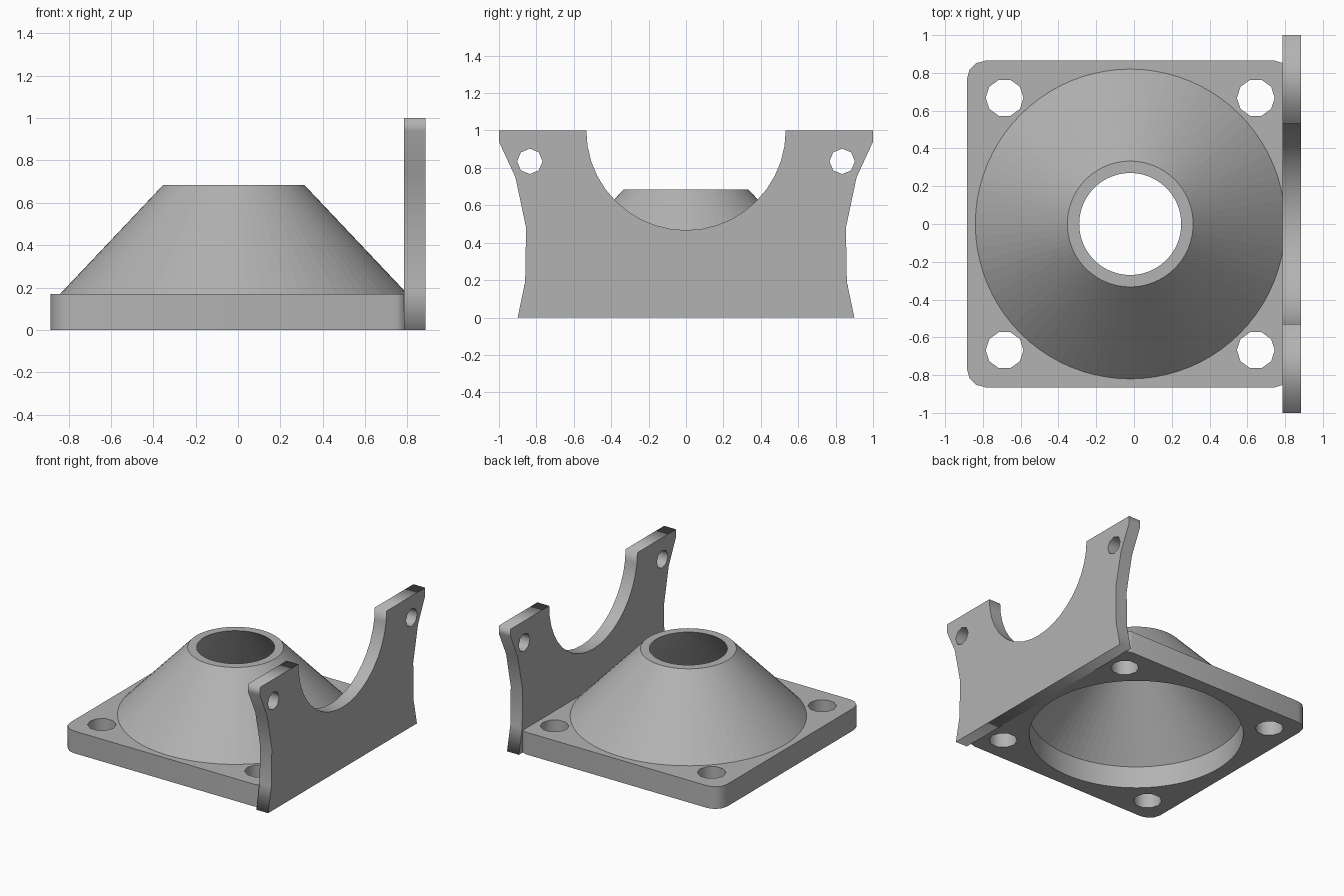
import bpy
import bmesh
from math import cos, sin, pi
from mathutils import Matrix

cube = bpy.data.objects.get("Cube")
if cube:
    bpy.data.objects.remove(cube, do_unlink=True)

grey = bpy.data.materials.new("light grey")
grey.use_nodes = True
grey.diffuse_color = (0.45, 0.45, 0.45, 1)
grey.node_tree.nodes["Principled BSDF"].inputs["Base Color"].default_value = (0.45, 0.45, 0.45, 1)

CX = -0.02       # centre of the base and funnel
BASE_H = 0.17
WALL_X = 0.785   # inner face of the bracket


def arc(cx, cy, r, start, end, steps):
    return [(cx + r * cos(start + (end - start) * i / steps),
             cy + r * sin(start + (end - start) * i / steps)) for i in range(steps + 1)]


def circle(cx, cy, r, sides):
    return arc(cx, cy, r, 0, 2 * pi, sides)[:-1]


def finish(name, bm):
    bmesh.ops.remove_doubles(bm, verts=bm.verts, dist=0.0001)
    bmesh.ops.recalc_face_normals(bm, faces=bm.faces)
    mesh = bpy.data.meshes.new(name)
    bm.to_mesh(mesh)
    bm.free()
    mesh.materials.append(grey)
    obj = bpy.data.objects.new(name, mesh)
    bpy.context.collection.objects.link(obj)
    return obj


def slab(name, loops, thickness, matrix):
    """Extrude an outline with holes, from local z = 0 up."""
    curve = bpy.data.curves.new(name + "_outline", "CURVE")
    curve.dimensions = "2D"
    curve.fill_mode = "BOTH"
    curve.extrude = thickness / 2
    for loop in loops:
        spline = curve.splines.new("POLY")
        spline.points.add(len(loop) - 1)
        for point, (x, y) in zip(spline.points, loop):
            point.co = (x, y, 0, 1)
        spline.use_cyclic_u = True
    helper = bpy.data.objects.new(name + "_outline", curve)
    bpy.context.collection.objects.link(helper)
    bpy.context.view_layer.update()
    flat = helper.evaluated_get(bpy.context.evaluated_depsgraph_get())
    mesh = bpy.data.meshes.new_from_object(flat)
    bm = bmesh.new()
    bm.from_mesh(mesh)
    bm.transform(matrix @ Matrix.Translation((0, 0, thickness / 2)))
    bpy.data.objects.remove(helper)
    bpy.data.curves.remove(curve)
    bpy.data.meshes.remove(mesh)
    return finish(name, bm)


# Base plate: rounded square with a bore and four bolt holes
outline = []
for i, (sx, sy) in enumerate([(1, 1), (-1, 1), (-1, -1), (1, -1)]):
    outline += arc(CX + sx * 0.765, sy * 0.765, 0.1, i * pi / 2, (i + 1) * pi / 2, 3)
outline = [(min(x, WALL_X + 0.005), y) for x, y in outline]
bolts = [circle(CX + sx * 0.665, sy * 0.668, 0.1, 10) for sx in (-1, 1) for sy in (-1, 1)]
slab("base_plate", [outline, circle(CX, 0, 0.755, 80)] + bolts, BASE_H, Matrix.Identity(4))

# Hollow funnel: a closed wall section turned about the vertical axis
bm = bmesh.new()
section = [(0.82, BASE_H), (0.333, 0.685), (0.27, 0.685), (0.755, BASE_H)]
rings = [[bm.verts.new((x, y, z)) for x, y in circle(CX, 0, r, 80)] for r, z in section]
for a, b in zip(rings, rings[1:] + rings[:1]):
    for i in range(len(a)):
        j = (i + 1) % len(a)
        bm.faces.new((a[i], a[j], b[j], b[i]))
finish("funnel", bm)

# Upright bracket: waisted sides, a round cradle and two screw holes
side = [(0.9, 0), (0.86, 0.19), (0.855, 0.48), (0.912, 0.75), (1, 0.94), (1, 1)]
cradle = arc(0, 1, 0.533, 0, -pi, 20)
profile = side + cradle + [(-y, z) for y, z in reversed(side)]
screws = [circle(s * 0.835, 0.835, 0.068, 8) for s in (-1, 1)]
upright = Matrix(((0, 0, 1, WALL_X), (1, 0, 0, 0), (0, 1, 0, 0), (0, 0, 0, 1)))
slab("upright_bracket", [profile] + screws, 0.1, upright)
